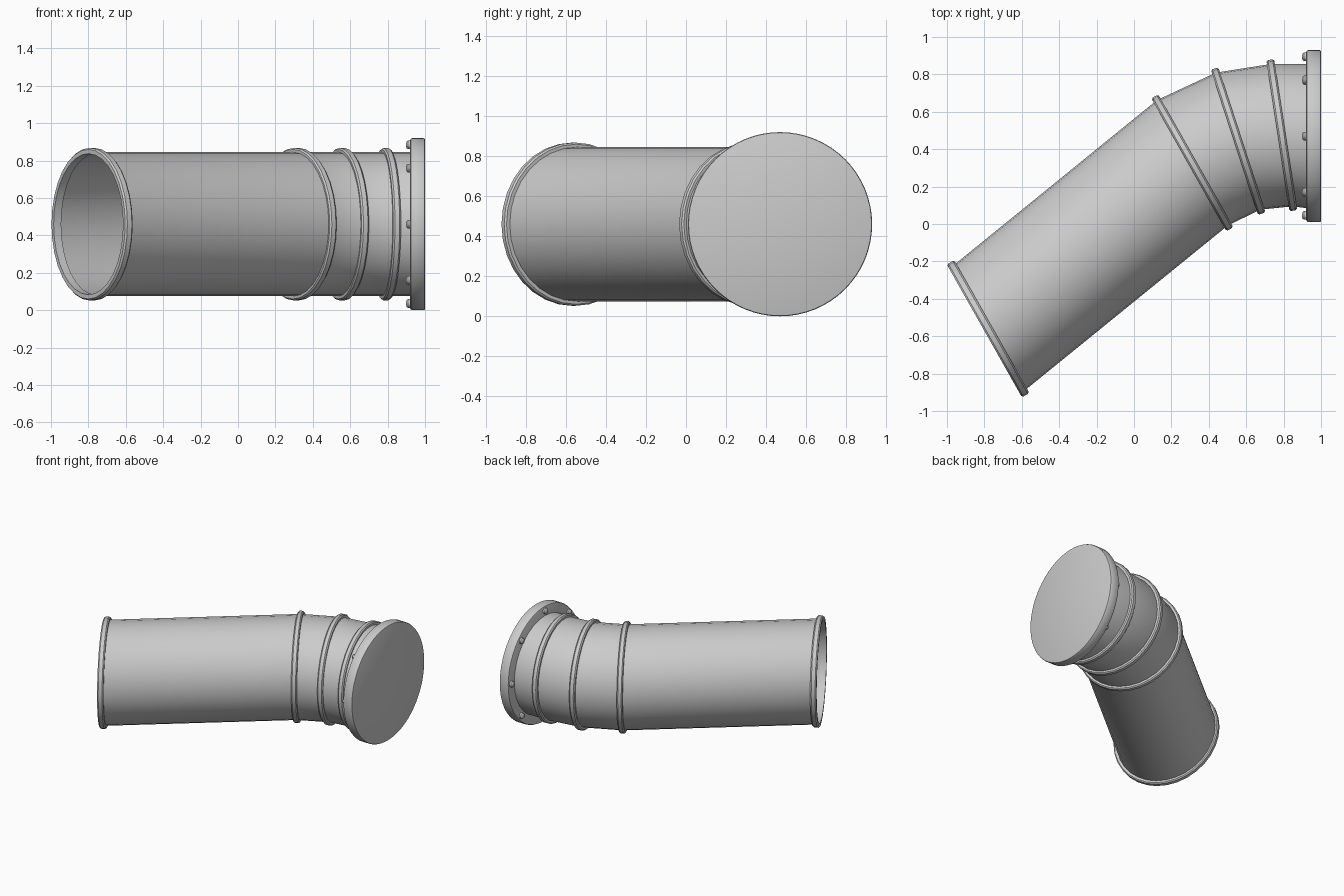
import bpy
import bmesh
from math import cos, sin, pi, radians
from mathutils import Matrix, Vector

cube = bpy.data.objects.get("Cube")
if cube:
    bpy.data.objects.remove(cube)

AXIS_Z = 0.46
PIPE_R = 0.385
RING_R = 0.408

metal = bpy.data.materials.new("grey metal")
metal.use_nodes = True
colour = (0.6, 0.6, 0.6, 1)
metal.diffuse_color = colour
metal.node_tree.nodes["Principled BSDF"].inputs["Base Color"].default_value = colour


def station(x, y, turn):
    """Frame on the duct centre line whose local x runs along the duct."""
    return Matrix.Translation((x, y, AXIS_Z)) @ Matrix.Rotation(radians(turn), 4, "Z")


def loft(name, rings, sides, closed=False, cap=False):
    """Skin circles given as (frame, offset along frame, radius)."""
    bm = bmesh.new()
    loops = []
    for frame, offset, radius in rings:
        loops.append([bm.verts.new(frame @ Vector((offset,
                                                   radius * cos(2 * pi * i / sides),
                                                   radius * sin(2 * pi * i / sides))))
                      for i in range(sides)])
    pairs = list(zip(loops, loops[1:]))
    if closed:
        pairs.append((loops[-1], loops[0]))
    for a, b in pairs:
        for i in range(sides):
            j = (i + 1) % sides
            bm.faces.new((a[i], a[j], b[j], b[i]))
    if cap:
        bm.faces.new(loops[0])
        bm.faces.new(loops[-1])
    bmesh.ops.recalc_face_normals(bm, faces=bm.faces)
    mesh = bpy.data.meshes.new(name)
    bm.to_mesh(mesh)
    bm.free()
    mesh.materials.append(metal)
    obj = bpy.data.objects.new(name, mesh)
    bpy.context.collection.objects.link(obj)
    bpy.ops.object.select_all(action="DESELECT")
    obj.select_set(True)
    bpy.context.view_layer.objects.active = obj
    bpy.ops.object.shade_smooth_by_angle(angle=radians(35))
    return obj


# Centre line: open mouth, three bend joints, flange
mouth = station(-0.78, -0.56, 29.5)
joints = [station(0.312, 0.327, 29.5), station(0.557, 0.443, 18), station(0.79, 0.475, 8.7)]
flange_at = station(0.92, 0.47, 0)

# Open duct skin, its joints cut obliquely
loft("duct_pipe", [(f, 0, PIPE_R) for f in [mouth] + joints + [flange_at]], 32)


# Raised bands around the mouth and each joint
def band(name, frame, half, inner):
    edge = RING_R - 0.008
    profile = [(-half, inner), (-half, edge), (-half * 0.6, RING_R),
               (half * 0.6, RING_R), (half, edge), (half, inner)]
    loft(name, [(frame, o, r) for o, r in profile], 32, closed=True)


band("mouth_band", mouth, 0.023, PIPE_R - 0.008)
for n, frame in enumerate(joints, 1):
    band(f"joint_band_{n}", frame, 0.021, PIPE_R - 0.004)

# Closed flange plate with softened rims
plate = [(0, 0.448), (0.004, 0.456), (0.012, 0.46), (0.072, 0.46), (0.078, 0.457), (0.08, 0.452)]
loft("flange_plate", [(flange_at, o, r) for o, r in plate], 64, cap=True)

# Domed bolts on the back of the flange
for n in range(8):
    a = n * pi / 4
    spot = flange_at @ Matrix.Translation((0, 0.424 * cos(a), 0.424 * sin(a)))
    dome = [(0.004, 0.023), (-0.012, 0.023), (-0.018, 0.018), (-0.021, 0.009)]
    loft(f"flange_bolt_{n + 1}", [(spot, o, r) for o, r in dome], 12, cap=True)
